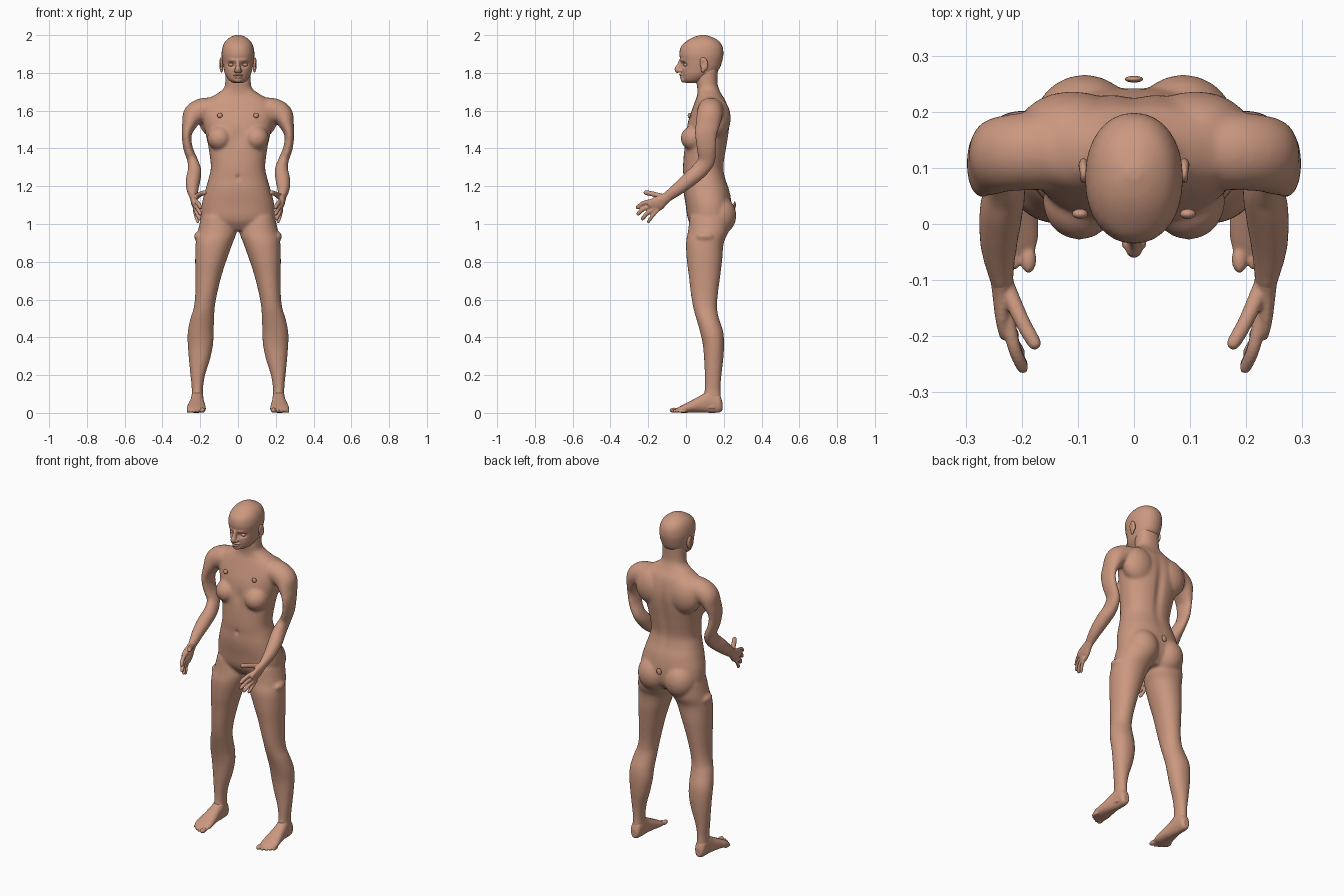
import bpy, bmesh, math
from mathutils import Vector, Matrix

skin = bpy.data.materials.new("skin")
skin.diffuse_color = (0.60, 0.315, 0.215, 1)
N = 32


def spline(rows, sub=5):
    """Catmull-Rom interpolation of tuples."""
    out = []
    for i in range(len(rows) - 1):
        p0, p1, p2, p3 = (rows[max(0, min(len(rows) - 1, i + k))] for k in (-1, 0, 1, 2))
        for j in range(sub):
            t = j / sub
            out.append([0.5 * (2 * b + (c - a) * t + (2 * a - 5 * b + 4 * c - d) * t * t
                               + (3 * b - a - 3 * c + d) * t ** 3)
                        for a, b, c, d in zip(p0, p1, p2, p3)])
    return out + [list(rows[-1])]


def skin_rings(bm, rings):
    rings = [[bm.verts.new(p) for p in r] for r in rings]
    for r, q in zip(rings, rings[1:]):
        for i in range(N):
            bm.faces.new((r[i], r[(i + 1) % N], q[(i + 1) % N], q[i]))
    bm.faces.new(rings[0][::-1])
    bm.faces.new(rings[-1])


def unit_ring(power):
    for i in range(N):
        a = 2 * math.pi * i / N
        c, s = math.cos(a), math.sin(a)
        yield (math.copysign(abs(c) ** (2 / power), c), math.copysign(abs(s) ** (2 / power), s))


def loft(bm, rows, axis="z", power=2.2):
    """Rows are (position, low1, high1, low2, high2) along z or y."""
    rings = []
    for t, a0, a1, b0, b1 in spline(rows):
        ring = []
        for u, v in unit_ring(power):
            a, b = (a0 + a1) / 2 + u * (a1 - a0) / 2, (b0 + b1) / 2 + v * (b1 - b0) / 2
            ring.append((a, b, t) if axis == "z" else (a, t, b))
        rings.append(ring)
    skin_rings(bm, rings)


def tube(bm, rows, s=1):
    """Rows are (x, y, z, radius across, radius in y)."""
    pts = spline(rows)
    rings = []
    for i, p in enumerate(pts):
        d = (Vector(pts[min(i + 1, len(pts) - 1)][:3]) - Vector(pts[max(i - 1, 0)][:3])).normalized()
        v = (Vector((0, 1, 0)) - d * d.y).normalized()
        u = d.cross(v)
        ring = [Vector(p[:3]) + u * (c * p[3]) + v * (e * p[4]) for c, e in unit_ring(2)]
        rings.append([(s * q.x, q.y, q.z) for q in ring])
    skin_rings(bm, rings)


def ball(bm, c, r, tilt=0):
    m = Matrix.Translation(c) @ Matrix.Rotation(tilt, 4, "X") @ Matrix.Diagonal((*r, 1))
    bmesh.ops.create_uvsphere(bm, u_segments=20, v_segments=12, radius=1, matrix=m)


def finish(name, bm, voxel=None, smooth=0, pushes=()):
    """Fuse the parts into one smooth skin, then press in or pull out details."""
    bmesh.ops.recalc_face_normals(bm, faces=bm.faces[:])
    me = bpy.data.meshes.new(name)
    bm.to_mesh(me)
    bm.free()
    ob = bpy.data.objects.new(name, me)
    bpy.context.collection.objects.link(ob)
    bpy.context.view_layer.objects.active = ob
    if voxel:
        m = ob.modifiers.new("fuse", "REMESH")
        m.mode, m.voxel_size = "VOXEL", voxel
        m = ob.modifiers.new("relax", "SMOOTH")
        m.factor, m.iterations = 0.5, smooth
        for n in ("fuse", "relax"):
            bpy.ops.object.modifier_apply(modifier=n)
    for c, sig, off in pushes:
        for v in ob.data.vertices:
            k = sum(((v.co[i] - c[i]) / sig[i]) ** 2 for i in range(3))
            if k < 9:
                v.co += Vector(off) * math.exp(-k)
    ob.data.materials.clear()
    ob.data.materials.append(skin)
    ob.data.polygons.foreach_set("use_smooth", [True] * len(ob.data.polygons))
    return ob


# Torso and neck
bm = bmesh.new()
torso = [(.965, .10, .05, .19), (1.02, .185, .012, .235), (1.10, .192, -.002, .242),
         (1.18, .173, -.014, .23), (1.24, .156, -.014, .21), (1.30, .144, -.016, .2),
         (1.39, .154, -.01, .213), (1.47, .17, -.003, .226), (1.54, .188, .01, .232),
         (1.60, .2, .03, .226), (1.65, .175, .048, .212), (1.685, .12, .06, .19),
         (1.715, .078, .06, .175), (1.75, .068, .055, .167), (1.83, .066, .05, .17)]
loft(bm, [(z, -w, w, f, b) for z, w, f, b in torso], power=2.3)

# Legs, arms, and muscle masses on both sides
leg = [(1.04, .03, .195, .02, .23), (.96, .008, .213, .01, .225), (.90, .028, .224, .0, .2),
       (.81, .06, .227, .004, .192), (.73, .086, .226, .014, .182), (.62, .113, .227, .027, .168),
       (.55, .124, .236, .04, .165), (.50, .126, .252, .054, .175), (.43, .129, .266, .074, .197),
       (.36, .132, .266, .089, .202), (.28, .149, .26, .096, .197), (.20, .174, .252, .099, .188),
       (.13, .185, .245, .099, .183), (.08, .184, .246, .09, .186), (.02, .184, .248, .07, .188)]
arm = [(.11, .135, 1.60, .065, .075), (.18, .13, 1.602, .066, .07), (.232, .125, 1.577, .061, .068),
       (.256, .115, 1.53, .041, .065), (.272, .105, 1.47, .026, .058), (.264, .108, 1.40, .025, .052),
       (.24, .108, 1.335, .028, .046), (.23, .07, 1.283, .036, .044), (.237, .02, 1.238, .039, .041),
       (.241, -.04, 1.188, .033, .035), (.236, -.095, 1.147, .022, .029), (.234, -.115, 1.132, .019, .027)]
for s in (-1, 1):
    loft(bm, [(z, *sorted((s * a, s * b)), f, k) for z, a, b, f, k in leg], power=2.1)
    tube(bm, arm, s)
    ball(bm, (s * .097, .04, 1.455), (.066, .069, .066), .25)      # chest
    ball(bm, (s * .088, .172, 1.045), (.094, .095, .105))          # buttock
    ball(bm, (s * .11, .165, 1.56), (.1, .072, .11))               # shoulder blade
    ball(bm, (s * .213, .1, .935), (.02, .045, .022))              # hip fold
finish("body", bm, .007, 12, [
    ((0, .23, 1.42), (.025, .06, .17), (0, -.012, 0)),
    ((0, -.015, 1.46), (.025, .05, .05), (0, .008, 0)),
    ((0, -.015, 1.245), (.012, .03, .015), (0, .008, 0))])

# Head with brow, nose, lips, eyes and ears
bm = bmesh.new()
head = [(1.746, .024, .0, .05), (1.762, .048, -.014, .10), (1.79, .067, -.021, .145),
        (1.82, .076, -.024, .176), (1.86, .083, -.028, .191), (1.90, .087, -.035, .198),
        (1.94, .081, -.026, .193), (1.97, .065, .006, .172), (1.99, .039, .042, .137),
        (2.001, .012, .08, .1)]
loft(bm, [(z, -w, w, f, b) for z, w, f, b in head], power=2.15)
tube(bm, [(0, -.024, 1.868, .009, .01), (0, -.035, 1.84, .011, .014),
          (0, -.044, 1.818, .015, .017), (0, -.036, 1.805, .012, .012)])
ball(bm, (0, -.012, 1.764), (.024, .016, .016))                    # chin
ball(bm, (0, -.024, 1.789), (.026, .014, .0065))                   # upper lip
ball(bm, (0, -.022, 1.777), (.022, .013, .0065))                   # lower lip
for s in (-1, 1):
    ball(bm, (s * .014, -.033, 1.811), (.009, .013, .009))         # nostril wing
finish("head", bm, .004, 4, [
    ((s * .036, -.02, 1.843), (.02, .04, .013), (0, .018, 0)) for s in (-1, 1)] + [
    ((s * .035, -.03, 1.866), (.024, .03, .009), (0, -.006, 0)) for s in (-1, 1)] + [
    ((0, -.03, 1.783), (.024, .03, .0035), (0, .008, 0))])

for s in (-1, 1):
    side = "left" if s > 0 else "right"
    bm = bmesh.new()
    ball(bm, (s * .036, .003, 1.843), (.015, .016, .0105))
    finish(side + "_eye", bm)

    bm = bmesh.new()
    ball(bm, (s * .09, .095, 1.848), (.011, .022, .036), .2)
    ball(bm, (s * .087, .09, 1.818), (.008, .012, .016))
    finish(side + "_ear", bm, .003, 3, [((s * .1, .09, 1.848), (.02, .01, .018), (-s * .008, 0, 0))])

    # Hand: palm, four fingers and thumb
    bm = bmesh.new()
    tube(bm, [(.236, -.09, 1.15, .021, .027), (.234, -.115, 1.132, .019, .03),
              (.229, -.15, 1.108, .018, .04), (.224, -.18, 1.092, .014, .038),
              (.221, -.19, 1.086, .007, .03)], s)
    fingers = [((.226, -.165, 1.122), (.213, -.222, 1.112), (.195, -.264, 1.083), .0115),
               ((.226, -.165, 1.1), (.213, -.22, 1.082), (.195, -.26, 1.048), .0115),
               ((.227, -.16, 1.085), (.217, -.205, 1.056), (.2, -.236, 1.022), .011),
               ((.229, -.15, 1.075), (.222, -.18, 1.04), (.21, -.203, 1.006), .0095),
               ((.228, -.11, 1.14), (.2, -.172, 1.158), (.172, -.222, 1.168), .0135)]
    for a, b, c, r in fingers:
        tube(bm, [(*a, r * 1.15, r * 1.15), (*b, r, r), (*Vector(b).lerp(c, .8), r * .9, r * .9),
                  (*c, r * .4, r * .4)], s)
    finish(side + "_hand", bm, .004, 4)

    # Foot: sole, heel and five toes
    bm = bmesh.new()
    foot = [(.192, .198, .232, .012, .06), (.175, .186, .245, .002, .1), (.13, .182, .248, .0, .125),
            (.09, .18, .254, .002, .1), (.04, .174, .264, .002, .072), (-.01, .17, .272, .0, .046),
            (-.04, .174, .262, .002, .03), (-.056, .18, .235, .006, .02)]
    loft(bm, [(y, *sorted((s * a, s * b)), c, d) for y, a, b, c, d in foot], "y")
    for x, y, r in [(.188, -.063, .014), (.212, -.057, .0105), (.231, -.047, .01),
                    (.248, -.034, .0095), (.263, -.02, .009)]:
        ball(bm, (s * x, y, r), (r, .025, r))
    finish(side + "_foot", bm, .004, 3)

    # Small raised chest discs
    bm = bmesh.new()
    ball(bm, (s * .096, .018, 1.575), (.014, .009, .014))
    finish(side + "_chest_disc", bm)

# Small disc at the base of the spine
bm = bmesh.new()
ball(bm, (0, .258, 1.10), (.016, .006, .02))
finish("tail_disc", bm)
